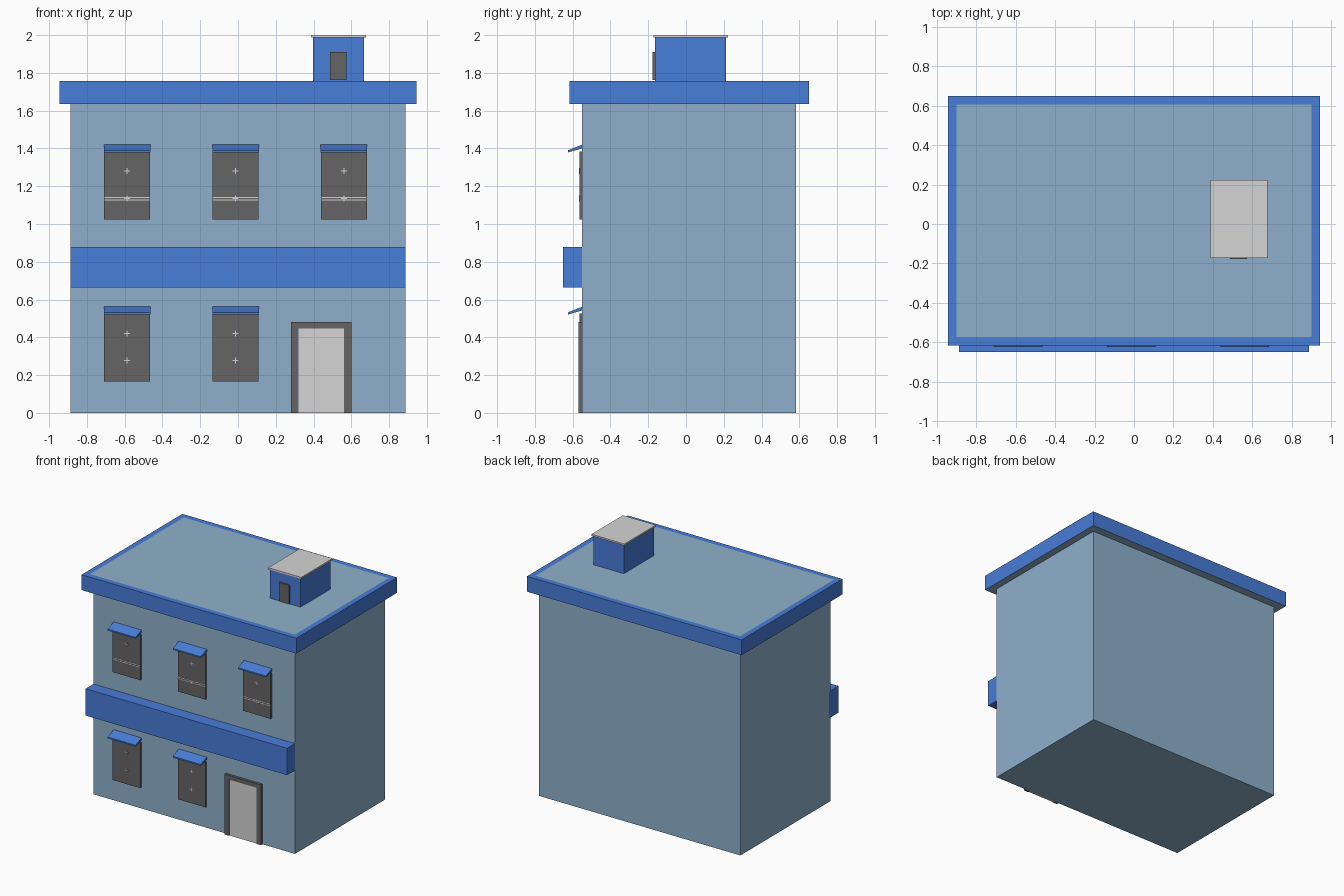
import bpy, bmesh

if "Cube" in bpy.data.objects:
    bpy.data.objects.remove(bpy.data.objects["Cube"])


def material(name, r, g, b):
    """Flat colour given as sRGB bytes, stored as linear values."""
    def lin(c):
        c /= 255
        return c / 12.92 if c <= 0.04045 else ((c + 0.055) / 1.055) ** 2.4
    m = bpy.data.materials.new(name)
    m.diffuse_color = (lin(r), lin(g), lin(b), 1)
    m.use_nodes = True
    m.node_tree.nodes["Principled BSDF"].inputs["Base Color"].default_value = m.diffuse_color
    return m


WALL = material("pale_blue_wall", 143, 176, 203)
BLUE = material("strong_blue_trim", 72, 125, 216)
DARK = material("dark_grey", 101, 101, 101)
LIGHT = material("light_grey", 213, 213, 213)


def finish(name, bm, *mats):
    bmesh.ops.recalc_face_normals(bm, faces=bm.faces)
    mesh = bpy.data.meshes.new(name)
    bm.to_mesh(mesh)
    bm.free()
    for m in mats:
        mesh.materials.append(m)
    ob = bpy.data.objects.new(name, mesh)
    bpy.context.collection.objects.link(ob)
    return ob


def box_bm(x, y, z):
    bm = bmesh.new()
    bmesh.ops.create_cube(bm, size=1)
    for v in bm.verts:
        v.co = [lo + (c + 0.5) * (hi - lo) for c, (lo, hi) in zip(v.co, (x, y, z))]
    return bm


def box(name, x, y, z, mat):
    return finish(name, box_bm(x, y, z), mat)


def extrude_x(name, profile, x0, x1, mat):
    """Prism along x from a (y, z) profile."""
    bm = bmesh.new()
    f = bm.faces.new([bm.verts.new((x0, y, z)) for y, z in profile])
    ext = bmesh.ops.extrude_face_region(bm, geom=[f])["geom"]
    verts = [g for g in ext if isinstance(g, bmesh.types.BMVert)]
    bmesh.ops.translate(bm, verts=verts, vec=(x1 - x0, 0, 0))
    return finish(name, bm, mat)


FRONT = -0.55
W = 0.887

# Main block
box("building_body", (-W, W), (FRONT, 0.583), (0, 1.637), WALL)

# Overhanging roof: blue rim, pale inset deck and pale underside
bm = box_bm((-0.945, 0.945), (-0.617, 0.65), (1.635, 1.757))
bm.normal_update()
top = next(f for f in bm.faces if f.normal.z > 0.9)
next(f for f in bm.faces if f.normal.z < -0.9).material_index = 1
bmesh.ops.inset_region(bm, faces=[top], thickness=0.062)
top.material_index = 1
finish("roof_slab", bm, BLUE, WALL)

# Band between the floors
box("floor_band", (-W, W), (-0.65, -0.53), (0.665, 0.878), BLUE)


# Windows with sloped awnings and fine glazing marks
def window(name, x, z0, z1, marks, lines):
    box(name + "_pane", (x - 0.122, x + 0.122), (-0.564, FRONT), (z0, z1), DARK)
    zt = z1 + 0.035
    extrude_x(name + "_awning",
              [(FRONT, zt), (-0.625, zt - 0.03), (-0.625, zt - 0.041), (FRONT, zt - 0.02)],
              x - 0.123, x + 0.123, BLUE)
    y = (-0.5655, -0.562)
    for i, z in enumerate(marks):
        box(f"{name}_mark_upright_{i}", (x - 0.0025, x + 0.0025), y, (z - 0.016, z + 0.016), LIGHT)
        box(f"{name}_mark_cross_{i}", (x - 0.016, x + 0.016), y, (z - 0.0025, z + 0.0025), LIGHT)
    for i, z in enumerate(lines):
        box(f"{name}_rail_{i}", (x - 0.122, x + 0.122), y, (z - 0.0025, z + 0.0025), LIGHT)


for i, x in enumerate((-0.587, -0.013, 0.561)):
    window(f"upper_window_{i}", x, 1.025, 1.385, (1.28, 1.135), (1.128, 1.141))
    if i < 2:
        window(f"lower_window_{i}", x, 0.167, 0.527, (0.42, 0.277), ())

# Front door: jambs, lintel and panel
yf = (-0.57, FRONT)
for side, x in (("left", 0.28), ("right", 0.56)):
    box(f"door_jamb_{side}", (x, x + 0.04), yf, (0, 0.48), DARK)
box("door_lintel", (0.32, 0.56), yf, (0.447, 0.48), DARK)
box("door_panel", (0.32, 0.56), (-0.564, FRONT), (0, 0.447), LIGHT)

# Rooftop stair hut
box("hut_walls", (0.398, 0.666), (-0.165, 0.213), (1.757, 1.988), BLUE)
box("hut_cap", (0.387, 0.677), (-0.173, 0.222), (1.987, 2.0), LIGHT)
box("hut_door", (0.486, 0.574), (-0.178, -0.165), (1.762, 1.91), DARK)
